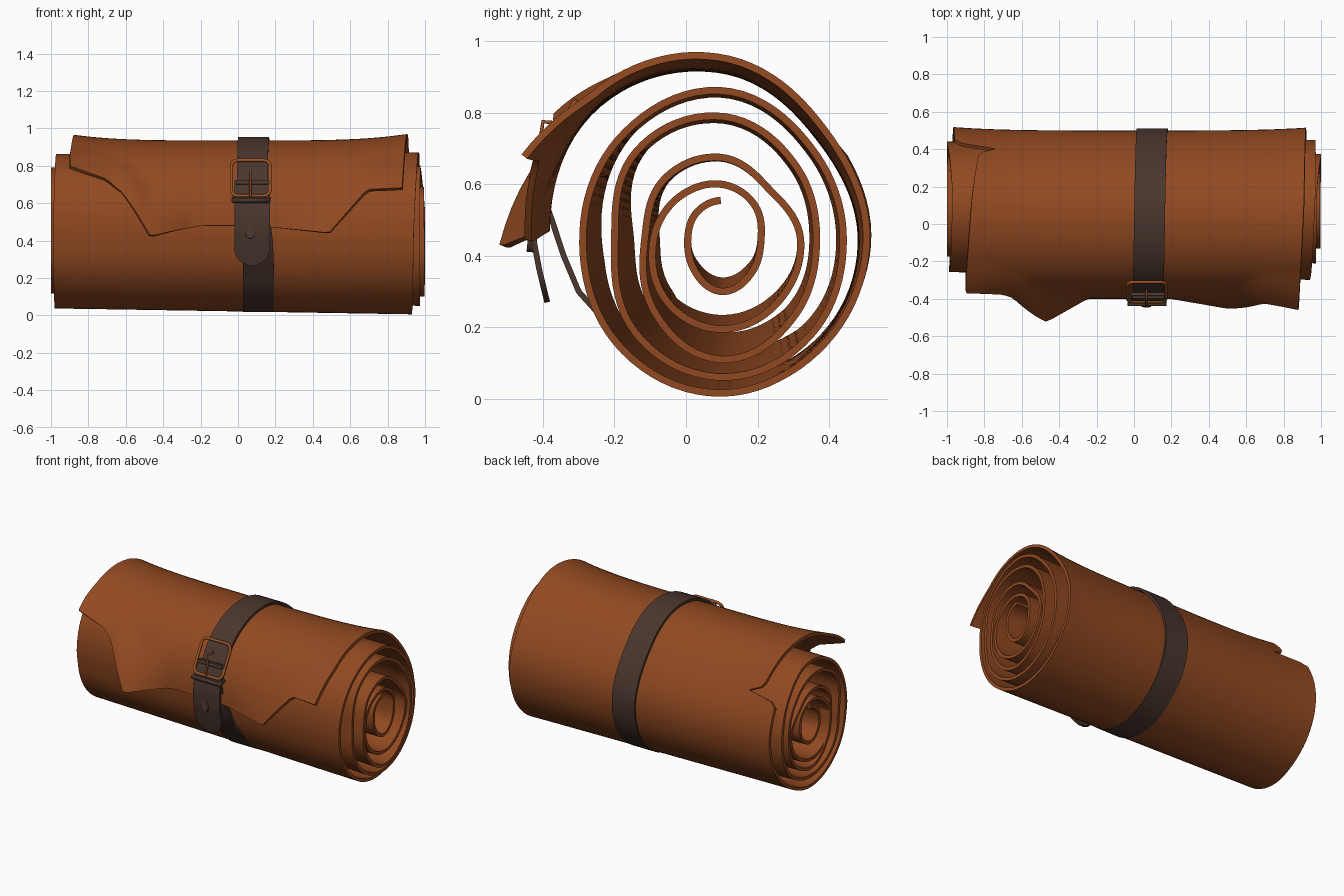
import bpy
import math
from mathutils import Vector

cube = bpy.data.objects.get("Cube")
if cube:
    bpy.data.objects.remove(cube)


def material(name, color, rough):
    mat = bpy.data.materials.new(name)
    mat.use_nodes = True
    mat.diffuse_color = (*color, 1)
    shader = mat.node_tree.nodes["Principled BSDF"]
    shader.inputs["Base Color"].default_value = (*color, 1)
    shader.inputs["Roughness"].default_value = rough
    return mat


LEATHER = material("tan leather", (0.285, 0.067, 0.015), 0.8)
DARK = material("dark strap leather", (0.068, 0.037, 0.027), 0.8)
COPPER = material("copper metal", (0.33, 0.085, 0.018), 0.6)

CENTER_Y, CENTER_Z = 0.1, 0.45
# Roll radius at every eighth of a turn, from the outer flap inwards
RADII = [.49, .51, .47, .39, .39, .40, .42, .41,
         .39, .40, .412, .355, .34, .36, .375, .35,
         .30, .34, .34, .29, .265, .29, .325, .27,
         .215, .23, .225, .19, .22, .23, .24, .225,
         .19, .165, .15, .13, .11, .12, .135, .11,
         .095, .10, .105]
# Side edges of the hide by unrolled angle, including the torn slit
LEFT_EDGE = [(0, .89), (.8, .9), (1.6, .87), (2.3, .83), (2.4, .74), (2.5, .96),
             (4.7, .98), (6.3, .99), (8, .97), (9.2, 1), (14, 1), (33, .97)]
RIGHT_EDGE = [(0, .87), (1.6, .91), (4.7, .93), (6.3, .94), (8, .97), (14.2, .975),
              (15.3, 1), (33, .98)]
# Ragged flap edge by x: starting angle and outward curl
FLAP_START = [(-.9, .64), (-.7, .53), (-.62, .39), (-.47, -.05), (-.2, .06), (.1, .06),
              (.5, -.02), (.7, .4), (.9, .39)]
FLAP_CURL = [(-.9, .04), (-.65, .025), (-.47, .125), (-.25, 0), (.2, 0),
             (.5, .05), (.7, .05), (.9, .075)]


def lookup(table, x):
    if x <= table[0][0]:
        return table[0][1]
    for (x0, v0), (x1, v1) in zip(table, table[1:]):
        if x <= x1:
            return v0 + (v1 - v0) * (x - x0) / (x1 - x0)
    return table[-1][1]


def radius(x, a):
    # Smooth cubic interpolation through the radius list
    last = len(RADII) - 1
    s = min(max(a / (math.pi / 4), 0), last - 0.001)
    i = int(s)
    f = s - i
    p, q, r, t = [RADII[min(max(i + k, 0), last)] for k in (-1, 0, 1, 2)]
    value = q + f / 2 * (r - p + f * (2 * p - 5 * q + 4 * r - t + f * (3 * (q - r) + t - p)))
    # Middle layers are wound tighter towards the right end of the roll
    tight = lookup([(4.6, 0), (6.1, 1), (18, 1), (21, 0)], a) * (0.5 - x / 2)
    return value - tight * (0.01 + 0.045 * max(0, math.cos(a + 0.7)))


def roll_point(x, a, r):
    return Vector((x, CENTER_Y - r * math.cos(a), CENTER_Z + r * math.sin(a)))


def finish(obj, mat):
    obj.data.materials.append(mat)
    bpy.ops.object.select_all(action="DESELECT")
    obj.select_set(True)
    bpy.context.view_layer.objects.active = obj
    for mod in list(obj.modifiers):
        bpy.ops.object.modifier_apply(modifier=mod.name)
    bpy.ops.object.shade_smooth_by_angle(angle=math.radians(40))


def sheet(name, rows, thickness, mat):
    # Thick sheet from equal rows of points
    n = len(rows[0])
    faces = [(i * n + j, i * n + j + 1, (i + 1) * n + j + 1, (i + 1) * n + j)
             for i in range(len(rows) - 1) for j in range(n - 1)]
    mesh = bpy.data.meshes.new(name)
    mesh.from_pydata([p for row in rows for p in row], [], faces)
    obj = bpy.data.objects.new(name, mesh)
    bpy.context.collection.objects.link(obj)
    mod = obj.modifiers.new("thickness", "SOLIDIFY")
    mod.thickness, mod.offset = thickness, 0
    finish(obj, mat)


def wire(name, points, thick, mat, cyclic=False):
    curve = bpy.data.curves.new(name, "CURVE")
    curve.dimensions = "3D"
    curve.bevel_depth, curve.bevel_resolution = thick, 2
    curve.use_fill_caps = True
    spline = curve.splines.new("POLY")
    spline.points.add(len(points) - 1)
    for target, p in zip(spline.points, points):
        target.co = (*p, 1)
    spline.use_cyclic_u = cyclic
    obj = bpy.data.objects.new(name, curve)
    bpy.context.collection.objects.link(obj)
    curve.materials.append(mat)


# Rolled hide
COLUMNS, STEP = 60, 0.08
END = (len(RADII) - 1) * math.pi / 4
rows = []
for i in range(int(END / STEP) + 1):
    row = []
    for j in range(COLUMNS + 1):
        u = 2 * j / COLUMNS - 1
        s = i * STEP
        blend = max(0, 1 - s / 2)
        a = s + lookup(FLAP_START, 0.89 * u) * blend
        x = u * lookup(LEFT_EDGE if u < 0 else RIGHT_EDGE, a)
        r = radius(x, a) + 0.078 * x ** 4 * max(0, 1 - a / 4.3) * min(1, 0.3 + a / 2)
        r += lookup(FLAP_CURL, 0.89 * u) * max(0, 1 - s / 0.55) ** 1.3
        p = roll_point(x, a, r)
        p.z -= 0.015 * x * max(0, -math.sin(a))
        row.append(p)
    rows.append(row)
sheet("rolled_hide", rows, 0.02, LEATHER)


# Strap around the roll, drifting sideways towards the bottom
def band(path, width):
    return [[p + Vector((k * width / 4, 0, 0)) for k in range(-2, 3)] for p in path]


path = []
for i in range(81):
    a = 0.32 + (2 * math.pi - 0.97) * i / 80
    x = 0.078 + 0.032 * min(1, max(0, a - 0.8) / 3.9)
    path.append(roll_point(x, a, radius(x, a) + 0.014 + 0.008 * math.sin(a)))
path += [Vector(p) for p in ((0.108, -0.3, 0.3), (0.103, -0.342, 0.4), (0.09, -0.375, 0.5),
                             (0.08, -0.41, 0.6))]
sheet("strap", band(path, 0.165), 0.016, DARK)

# Free strap end with a rounded tip
tongue = []
for i in range(25):
    t = i / 24
    z = 0.72 - 0.45 * t
    y = lookup([(.27, -.388), (.36, -.41), (.45, -.427), (.54, -.428), (.62, -.415), (.72, -.375)], z)
    tip = max(0, (0.36 - z) / 0.09)
    width = 0.19 * max(0.22, math.sqrt(max(0, 1 - tip * tip)))
    tongue.append(band([Vector((0.075, y, z))], width)[0])
sheet("strap_tongue", tongue, 0.016, DARK)


def front(x, t):
    # Point on the slanted buckle plane, t running bottom to top
    return Vector((x, -0.415 + 0.105 * t, 0.64 + 0.19 * t))


# Rounded buckle frame
frame = []
for sx, sy in ((1, 1), (-1, 1), (-1, -1), (1, -1)):
    start = math.atan2(sy, sx) - math.pi / 4
    for k in range(5):
        ang = start + k * math.pi / 8
        frame.append(front(0.068 + sx * 0.07 + 0.033 * math.cos(ang),
                           0.5 + sy * 0.34 + 0.16 * math.sin(ang)))
wire("buckle_frame", frame, 0.009, COPPER, True)

# Buckle prong hooked over the strap
wire("buckle_prong", [(0.066, -0.35, 0.77), (0.066, -0.4, 0.775), (0.066, -0.408, 0.72),
                      (0.066, -0.43, 0.635)], 0.006, COPPER)

# Folded strap edge and keeper loop
wire("strap_fold", [(-0.012, -0.393, 0.708), (0.16, -0.393, 0.708)], 0.009, DARK)
wire("keeper_loop", [(-0.025, -0.43, 0.615), (0.165, -0.43, 0.615), (0.165, -0.385, 0.62),
                     (-0.025, -0.385, 0.62)], 0.014, DARK, True)

# Stud on the strap end
bpy.ops.mesh.primitive_cylinder_add(vertices=16, radius=1, depth=1, location=(0.065, -0.429, 0.45),
                                    rotation=(math.pi / 2 - 0.1, 0, 0))
stud = bpy.context.object
stud.name = "strap_stud"
stud.scale = (0.026, 0.04, 0.026)
finish(stud, DARK)
